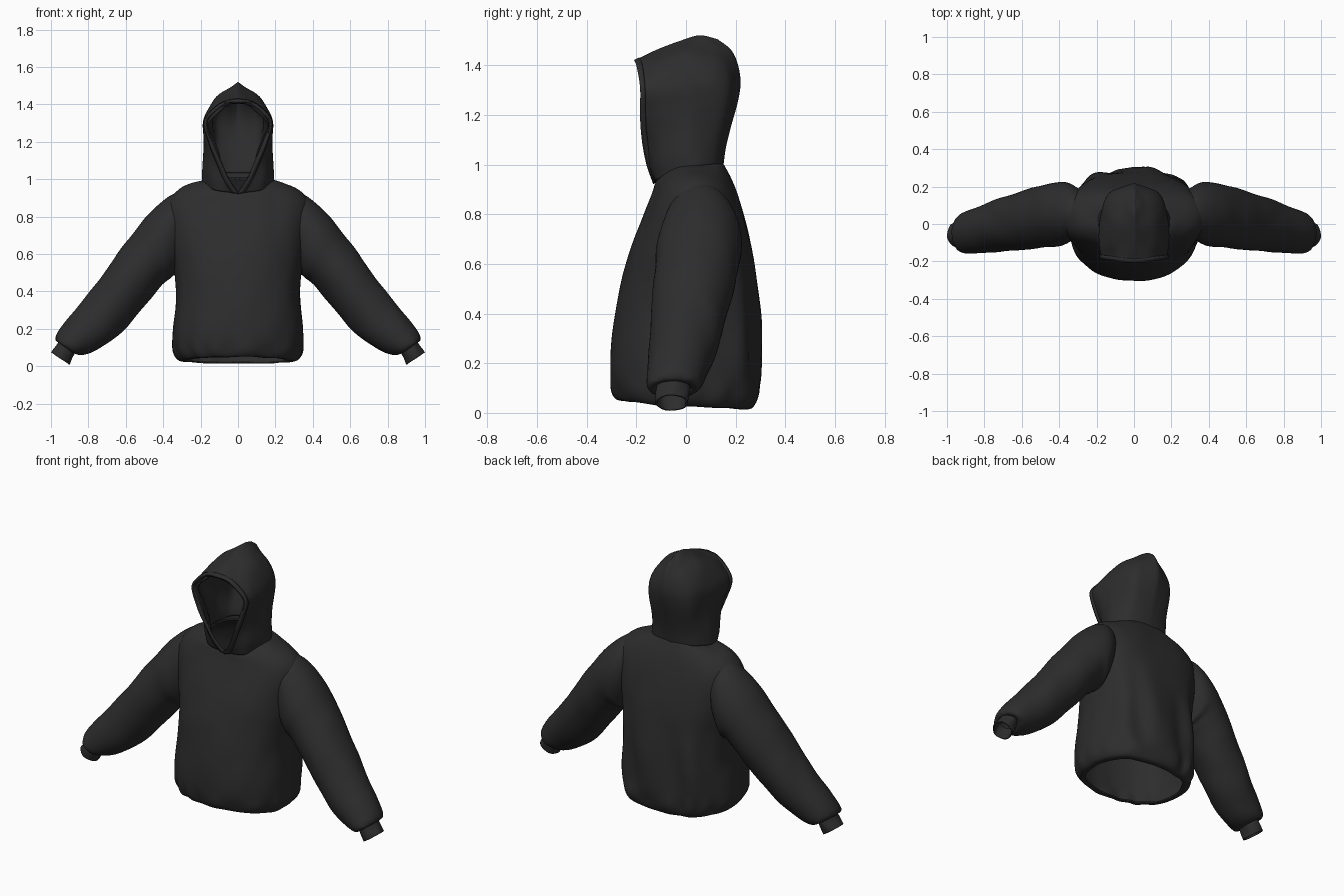
import bpy, bmesh
from math import sin, cos, pi, exp, copysign
from mathutils import Vector, noise

fabric = bpy.data.materials.new("charcoal_fabric")
fabric.diffuse_color = (0.026, 0.026, 0.026, 1)


def spline(keys, steps):
    """Catmull-Rom interpolation of a list of equal-length tuples."""
    k = [Vector(p) for p in keys]
    k = [2 * k[0] - k[1]] + k + [2 * k[-1] - k[-2]]
    out = []
    for i in range(1, len(k) - 2):
        a, b, c, d = k[i - 1:i + 3]
        for s in range(steps):
            t = s / steps
            out.append(0.5 * (2 * b + (c - a) * t + (2 * a - 5 * b + 4 * c - d) * t * t
                              + (3 * b - a - 3 * c + d) * t ** 3))
    return out + [k[-2]]


def sheet(name, rows, closed, thickness, mirror=False, rumple=0.0, remove=None):
    """Skin a grid of points and give it cloth thickness."""
    bm = bmesh.new()
    grid = [[bm.verts.new(p) for p in row] for row in rows]
    n = len(rows[0])
    for r0, r1 in zip(grid, grid[1:]):
        for j in range(n if closed else n - 1):
            bm.faces.new((r0[j], r0[(j + 1) % n], r1[(j + 1) % n], r1[j]))
    if remove:
        bad = [f for f in bm.faces if remove(f.calc_center_median())]
        bmesh.ops.delete(bm, geom=bad, context='FACES')
    bmesh.ops.remove_doubles(bm, verts=bm.verts, dist=0.0004)
    bmesh.ops.recalc_face_normals(bm, faces=bm.faces)
    bm.normal_update()
    if rumple:
        moves = []
        for v in bm.verts:
            fade = min(1, abs(v.co.x) / 0.06) if mirror else 1   # keep the centre seam clean
            q = Vector((v.co.x * 9, v.co.y * 9, v.co.z * 5))
            moves.append((v, v.normal * rumple * fade * noise.noise(q)))
        for v, m in moves:
            v.co += m
    me = bpy.data.meshes.new(name)
    bm.to_mesh(me)
    bm.free()
    me.materials.append(fabric)
    for p in me.polygons:
        p.use_smooth = True
    ob = bpy.data.objects.new(name, me)
    bpy.context.collection.objects.link(ob)
    if mirror:
        m = ob.modifiers.new("mirror", 'MIRROR')
        m.use_clip = True
        m.merge_threshold = 0.001
    s = ob.modifiers.new("cloth", 'SOLIDIFY')
    s.thickness = thickness
    s.offset = 0
    return ob


def power(v, e):
    return copysign(abs(v) ** e, v)


# Torso: half width, front y, back y, then z at front, side and back
torso_keys = [
    (0.285, -0.247, 0.230, 0.055, 0.030, 0.018),
    (0.320, -0.277, 0.262, 0.062, 0.038, 0.025),
    (0.343, -0.295, 0.282, 0.120, 0.090, 0.080),
    (0.343, -0.299, 0.288, 0.220, 0.200, 0.200),
    (0.328, -0.284, 0.289, 0.380, 0.370, 0.380),
    (0.335, -0.256, 0.277, 0.530, 0.520, 0.530),
    (0.362, -0.218, 0.258, 0.670, 0.660, 0.670),
    (0.382, -0.168, 0.228, 0.800, 0.800, 0.800),
    (0.368, -0.137, 0.202, 0.880, 0.885, 0.880),
    (0.310, -0.125, 0.180, 0.915, 0.945, 0.935),
    (0.240, -0.120, 0.160, 0.927, 0.978, 0.975),
    (0.185, -0.117, 0.146, 0.932, 0.992, 1.000),
    (0.172, -0.100, 0.134, 0.930, 0.998, 1.004)]
N = 96
torso = []
for w, yf, yb, zf, zs, zb in spline(torso_keys, 6):
    ring = []
    for j in range(N):
        a = 2 * pi * j / N
        e = 0.89 - 0.17 * max(sin(a), 0)          # the back is a little squarer
        c, s = power(cos(a), e), power(sin(a), e)
        z = zs + ((zb if s > 0 else zf) - zs) * s * s
        # gathers above the hem and long drapes down the back
        g = 0.028 * exp(-((z - 0.08) / 0.05) ** 2) * sin(13 * a + 2 * sin(3 * a))
        g += 0.050 * max(s, 0) * exp(-((z - 0.28) / 0.26) ** 2) * sin(9 * a + z * 3)
        yc = (yf + yb) / 2
        ring.append((w * c * (1 + g * 0.4), yc + (yb - yf) / 2 * s * (1 + g), z))
    torso.append(ring)
sheet("torso", torso, True, 0.008, rumple=0.006,
      remove=lambda p: abs(p.x) > 0.335 and ((p.z - 0.70) / 0.17) ** 2 + ((p.y - 0.05) / 0.13) ** 2 < 1)


# Sleeves: upper edge x z, lower edge x z, centre y, half depth
def tube(keys, steps, fold):
    rows = []
    path = spline(keys, steps)
    for i, (ux, uz, lx, lz, yc, yh) in enumerate(path):
        t = i / (len(path) - 1)
        ring = []
        for j in range(48):
            a = 2 * pi * j / 48
            k = 1 + fold(t, a)
            c, s = cos(a) * k, sin(a) * k
            ring.append(((ux + lx) / 2 + (ux - lx) / 2 * c, yc + yh * s,
                         (uz + lz) / 2 + (uz - lz) / 2 * c))
        rows.append(ring)
    return rows


sleeve_keys = [
    (0.285, 0.925, 0.315, 0.540, 0.058, 0.130),
    (0.355, 0.908, 0.330, 0.510, 0.058, 0.154),
    (0.440, 0.845, 0.342, 0.490, 0.054, 0.166),
    (0.550, 0.720, 0.385, 0.462, 0.044, 0.164),
    (0.650, 0.587, 0.468, 0.368, 0.028, 0.156),
    (0.750, 0.450, 0.562, 0.253, 0.006, 0.144),
    (0.850, 0.319, 0.660, 0.155, -0.016, 0.129),
    (0.920, 0.236, 0.750, 0.092, -0.034, 0.118),
    (0.962, 0.174, 0.825, 0.063, -0.045, 0.108),
    (0.968, 0.142, 0.866, 0.066, -0.050, 0.091),
    (0.950, 0.130, 0.872, 0.084, -0.052, 0.064)]
sheet("sleeves", tube(sleeve_keys, 6, lambda t, a:
      0.03 * exp(-((t - 0.9) / 0.05) ** 2) * sin(9 * a + 2 * sin(2 * a))
      + 0.025 * exp(-((t - 0.25) / 0.10) ** 2) * max(-cos(a), 0) * sin(50 * t + 2 * a)),
      True, 0.008, mirror=True, rumple=0.006)

# Ribbed cuffs
cuff_keys = [
    (0.950, 0.138, 0.868, 0.088, -0.052, 0.062),
    (0.965, 0.112, 0.880, 0.062, -0.054, 0.064),
    (0.982, 0.090, 0.893, 0.035, -0.056, 0.064),
    (0.996, 0.072, 0.903, 0.010, -0.057, 0.061)]
sheet("cuffs", tube(cuff_keys, 4, lambda t, a: 0.025 * sin(5 * a + 3 * t)), True, 0.008, mirror=True)

# Hood side panel: each row runs from the face opening to the centre seam
hood_keys = [
    ((0, -.125, .925), (.125, -.100, .945), (.187, .02, .988), (.125, .120, .998), (0, .146, .998)),
    ((.050, -.152, 1.00), (.150, -.105, 1.015), (.184, .02, 1.05), (.125, .128, 1.07), (0, .156, 1.07)),
    ((.100, -.173, 1.10), (.163, -.105, 1.12), (.182, .02, 1.14), (.125, .142, 1.16), (0, .178, 1.16)),
    ((.145, -.183, 1.20), (.176, -.100, 1.22), (.181, .02, 1.24), (.128, .158, 1.26), (0, .203, 1.25)),
    ((.174, -.184, 1.305), (.179, -.100, 1.315), (.172, .03, 1.33), (.116, .163, 1.34), (0, .215, 1.33)),
    ((.110, -.195, 1.380), (.124, -.100, 1.40), (.124, .03, 1.42), (.084, .150, 1.42), (0, .203, 1.405)),
    ((.050, -.202, 1.407), (.058, -.110, 1.442), (.062, .01, 1.475), (.046, .105, 1.478), (0, .176, 1.46)),
    ((0, -.206, 1.414), (0, -.120, 1.456), (0, -.020, 1.494), (0, .055, 1.515), (0, .125, 1.500))]
across = [spline(row, 8) for row in hood_keys]
columns = [spline(col, 7) for col in zip(*across)]
hood = [[(max(p.x, 0), p.y, p.z) for p in row] for row in zip(*columns)]
sheet("hood", hood, False, 0.010, mirror=True, rumple=0.012)

# Stitched hem around the face opening
sheet("hood_hem", [row[:3] for row in hood], False, 0.016, mirror=True)

# Loose lining sagging inside the hood
lining = [[(x * (0.90 + 0.05 * sin(22 * z + 14 * y)), 0.91 * y - 0.004, 0.93 + (z - 0.93) * 0.96)
           for x, y, z in row[2:]] for row in hood[4:]]
sheet("hood_lining", lining, False, 0.004, mirror=True, rumple=0.025)
